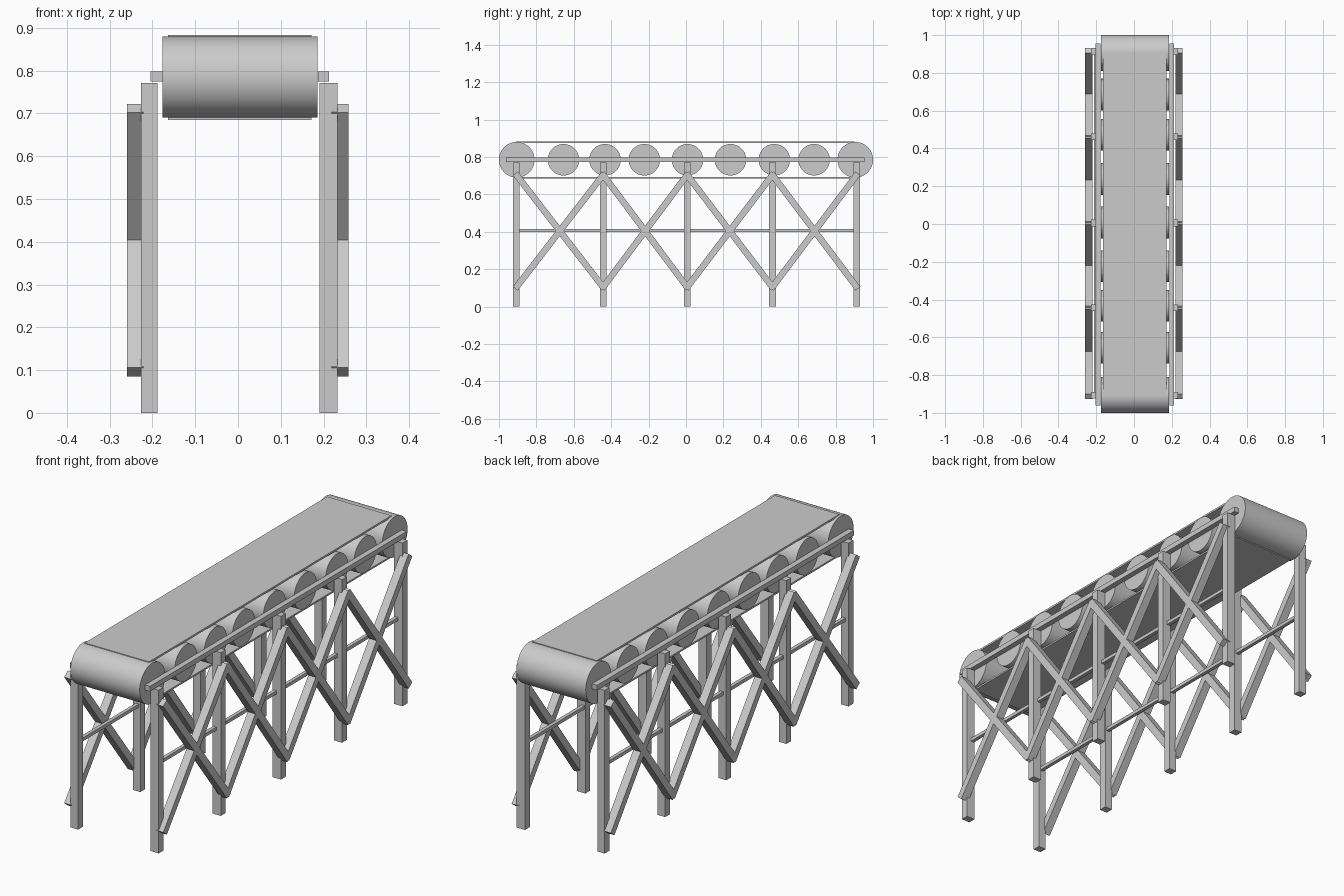
import bpy
import math
from mathutils import Vector

if "Cube" in bpy.data.objects:
    bpy.data.objects.remove(bpy.data.objects["Cube"], do_unlink=True)

GREY = (0.6, 0.6, 0.6, 1)
grey = bpy.data.materials.new("plain grey")
grey.use_nodes = True
grey.diffuse_color = GREY
grey.node_tree.nodes["Principled BSDF"].inputs["Base Color"].default_value = GREY


def finish(name):
    obj = bpy.context.object
    obj.name = name
    obj.data.materials.append(grey)
    bpy.ops.object.transform_apply(location=False, rotation=True, scale=True)
    return obj


def box(name, x, y, z, tilt=0):
    """Box from (low, high) ranges, optionally tilted about x."""
    centre = [sum(r) / 2 for r in (x, y, z)]
    bpy.ops.mesh.primitive_cube_add(size=1, location=centre, rotation=(tilt, 0, 0))
    bpy.context.object.scale = [r[1] - r[0] for r in (x, y, z)]
    return finish(name)


def roller(name, y, radius):
    """Smooth cylinder lying across the frame."""
    bpy.ops.mesh.primitive_cylinder_add(
        vertices=64, radius=radius, depth=ROLLER_X[1] - ROLLER_X[0],
        location=(sum(ROLLER_X) / 2, y, AXIS_Z), rotation=(0, math.pi / 2, 0))
    finish(name)
    bpy.ops.object.shade_smooth_by_angle(angle=math.radians(35))


def brace(name, x, start, end, width):
    """Diagonal bar in the side plane between two (y, z) points."""
    a, b = Vector(start), Vector(end)
    mid, span = (a + b) / 2, b - a
    half = span.length / 2
    box(name, x, (mid.x - half, mid.x + half),
        (mid.y - width / 2, mid.y + width / 2), math.atan2(span.y, span.x))


AXIS_Z = 0.785
ROLLER_X = (-0.176, 0.186)
LEG_Y = [-0.907, -0.443, 0.006, 0.462, 0.913]

# End drums and the smaller rollers between them
for label, y in (("front", -0.905), ("back", 0.905)):
    roller(label + "_drum", y, 0.095)
for i, y in enumerate([-0.655, -0.433, -0.223, 0.008, 0.238, 0.472, 0.685]):
    roller(f"roller_{i + 1}", y, 0.084)

# Upper and lower belt runs
BELT_X = (-0.164, 0.172)
box("belt_top", BELT_X, (-0.91, 0.9), (0.874, 0.883))
box("belt_bottom", BELT_X, (-0.91, 0.9), (0.685, 0.693))

# Side frames: rail, legs, tie bar and crossed braces
sides = {
    "right": dict(rail=(-0.204, -0.177), leg=(-0.227, -0.188),
                  tie=(-0.212, -0.195), brace=(-0.26, -0.221)),
    "left": dict(rail=(0.187, 0.213), leg=(0.19, 0.233),
                 tie=(0.193, 0.21), brace=(0.219, 0.258)),
}
for side, x in sides.items():
    box(side + "_rail", x["rail"], (-0.962, 0.955), (0.774, 0.798))
    box(side + "_tie_bar", x["tie"], (-0.89, 0.895), (0.398, 0.414))
    for i, y in enumerate(LEG_Y):
        box(f"{side}_leg_{i + 1}", x["leg"], (y - 0.018, y + 0.018), (0, 0.771))
    for i, (y0, y1) in enumerate(zip(LEG_Y, LEG_Y[1:])):
        brace(f"{side}_brace_up_{i + 1}", x["brace"], (y0 - 0.006, 0.096), (y1 + 0.006, 0.712), 0.034)
        brace(f"{side}_brace_down_{i + 1}", x["brace"], (y0 - 0.006, 0.712), (y1 + 0.006, 0.096), 0.034)
